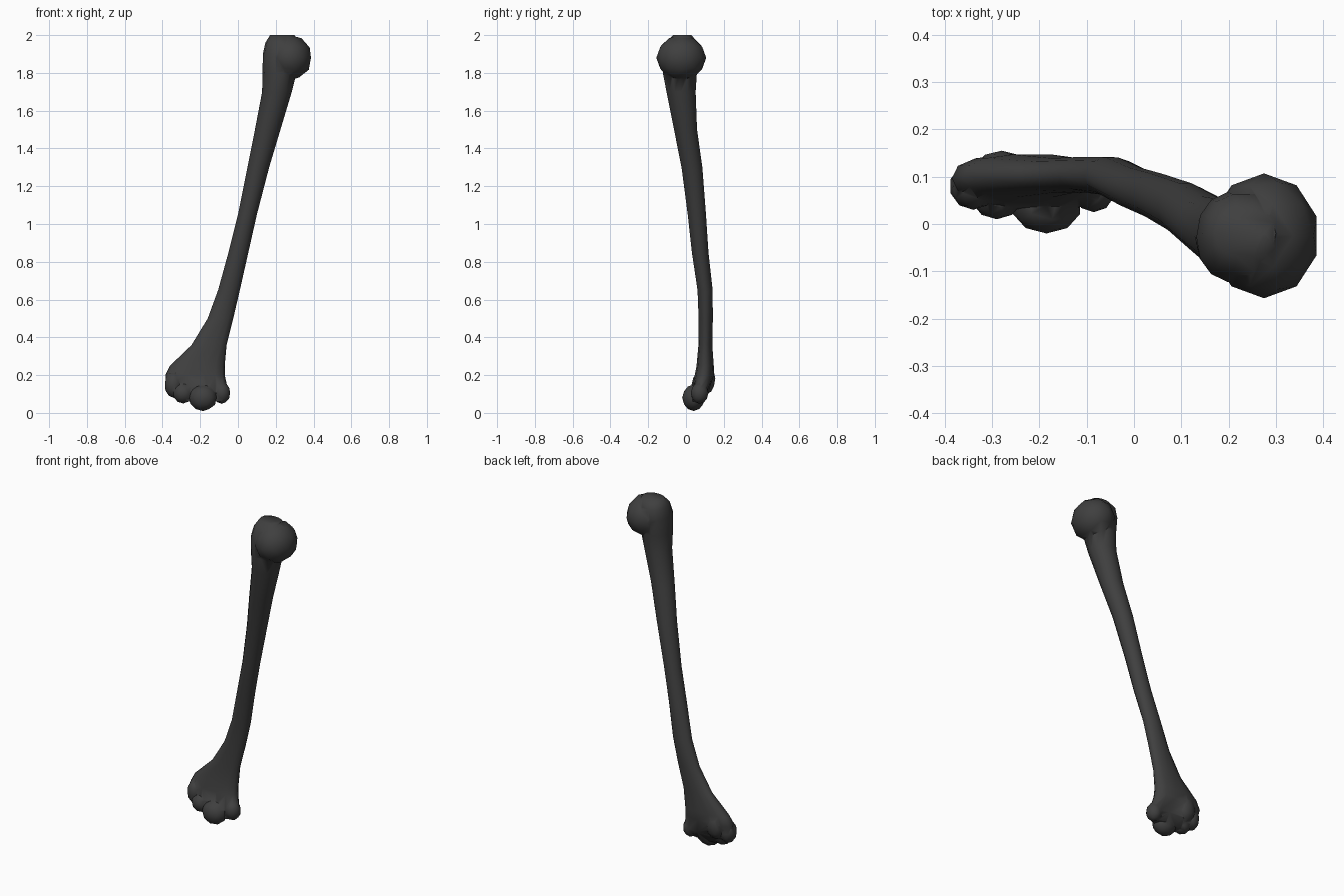
import bpy, bmesh
from math import cos, sin, pi, copysign
from mathutils import Matrix

if "Cube" in bpy.data.objects:
    bpy.data.objects.remove(bpy.data.objects["Cube"])

# Single dark grey colour
grey = bpy.data.materials.new("dark grey")
grey.use_nodes = True
grey.diffuse_color = (0.05, 0.05, 0.05, 1)
grey.node_tree.nodes["Principled BSDF"].inputs["Base Color"].default_value = grey.diffuse_color
grey.node_tree.nodes["Principled BSDF"].inputs["Roughness"].default_value = 0.8


def make_object(name, bm):
    bmesh.ops.recalc_face_normals(bm, faces=bm.faces)
    mesh = bpy.data.meshes.new(name)
    bm.to_mesh(mesh)
    bm.free()
    mesh.materials.append(grey)
    obj = bpy.data.objects.new(name, mesh)
    bpy.context.collection.objects.link(obj)
    return obj


def loft(name, sections, sides=14):
    """Each section: height, x min, x max, y min, y max, squareness power."""
    bm = bmesh.new()
    rings = []
    for z, x0, x1, y0, y1, power in sections:
        ring = []
        for i in range(sides):
            c, s = cos(2 * pi * i / sides), sin(2 * pi * i / sides)
            x = (x0 + x1) / 2 + (x1 - x0) / 2 * copysign(abs(c) ** power, c)
            y = (y0 + y1) / 2 + (y1 - y0) / 2 * copysign(abs(s) ** power, s)
            ring.append(bm.verts.new((x, y, z)))
        rings.append(ring)
    for low, high in zip(rings, rings[1:]):
        for i in range(sides):
            j = (i + 1) % sides
            bm.faces.new((low[i], low[j], high[j], high[i]))
    bm.faces.new(rings[0][::-1])
    bm.faces.new(rings[-1])
    return make_object(name, bm)


def knob(name, centre, radii, detail=2):
    bm = bmesh.new()
    bmesh.ops.create_icosphere(bm, subdivisions=detail, radius=1,
                               matrix=Matrix.LocRotScale(centre, None, radii))
    return make_object(name, bm)


# Shaft, from the wide lower end up to the outer lump beside the head
bone = loft("long_bone", [
    (0.06, -0.30, -0.08, 0.03, 0.09, 0.8),
    (0.11, -0.37, -0.05, 0.03, 0.12, 0.75),
    (0.20, -0.385, -0.07, 0.045, 0.148, 0.8),
    (0.25, -0.36, -0.07, 0.055, 0.148, 0.85),
    (0.36, -0.245, -0.06, 0.065, 0.14, 0.9),
    (0.50, -0.16, -0.025, 0.066, 0.143, 1),
    (0.65, -0.105, 0.01, 0.06, 0.142, 1),
    (0.85, -0.05, 0.055, 0.03, 0.12, 1),
    (1.05, 0.0, 0.10, 0.008, 0.107, 1),
    (1.30, 0.05, 0.165, -0.025, 0.088, 1),
    (1.50, 0.09, 0.225, -0.065, 0.06, 1),
    (1.70, 0.128, 0.285, -0.105, 0.053, 1),
    (1.80, 0.13, 0.31, -0.125, 0.06, 1),
    (1.90, 0.132, 0.31, -0.125, 0.07, 0.9),
    (1.96, 0.145, 0.32, -0.11, 0.065, 0.9),
    (2.00, 0.17, 0.30, -0.07, 0.03, 0.9),
])

# Rounded ends: ball head on top, hinge lumps below
knobs = [
    knob("ball_head", (0.275, -0.025, 1.88), (0.117, 0.132, 0.121)),
    knob("middle_hinge_lump", (-0.185, 0.04, 0.08), (0.075, 0.06, 0.07)),
    knob("outer_hinge_lump", (-0.085, 0.072, 0.105), (0.045, 0.047, 0.057)),
    knob("inner_hinge_lump", (-0.29, 0.06, 0.105), (0.055, 0.05, 0.055)),
    knob("inner_side_lump", (-0.34, 0.08, 0.15), (0.05, 0.05, 0.07)),
    knob("inner_back_ridge", (-0.28, 0.11, 0.18), (0.06, 0.045, 0.08)),
]

# Fuse everything into one surface
bpy.context.view_layer.objects.active = bone
for part in knobs:
    part.hide_render = True
    union = bone.modifiers.new("join " + part.name, 'BOOLEAN')
    union.operation = 'UNION'
    union.solver = 'EXACT'
    union.object = part
    bpy.ops.object.modifier_apply(modifier=union.name)
    bpy.data.objects.remove(part)

# Smooth shading
bpy.ops.object.select_all(action='DESELECT')
bone.select_set(True)
bpy.ops.object.shade_smooth_by_angle(angle=pi / 3)
